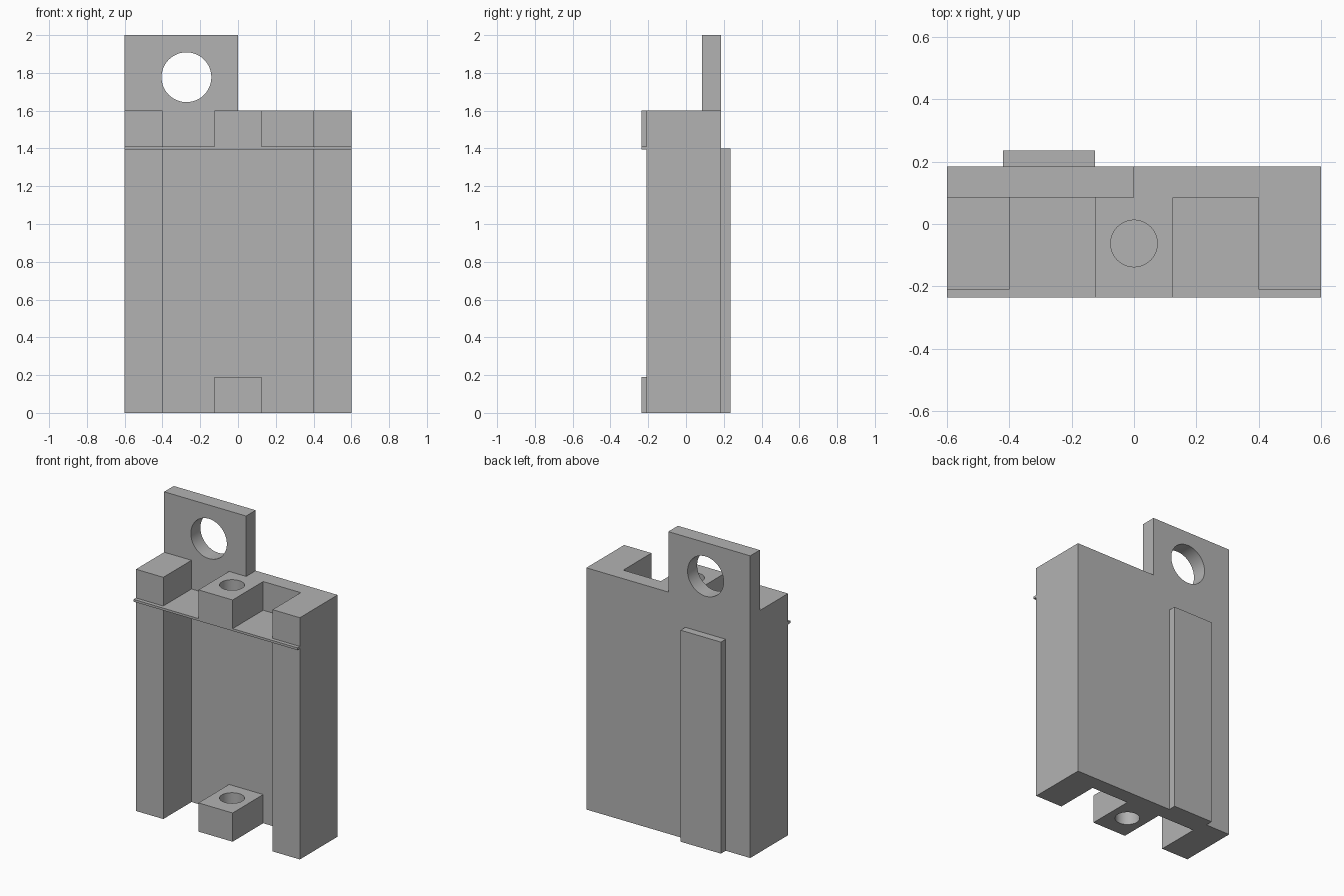
import bpy
import bmesh
import math
from mathutils import Matrix, Vector

cube = bpy.data.objects.get("Cube")
if cube:
    bpy.data.objects.remove(cube, do_unlink=True)

grey = bpy.data.materials.new("plain grey")
grey.use_nodes = True
grey.diffuse_color = (0.45, 0.45, 0.45, 1)
grey.node_tree.nodes["Principled BSDF"].inputs["Base Color"].default_value = grey.diffuse_color


def add_object(name, bm):
    mesh = bpy.data.meshes.new(name)
    bmesh.ops.recalc_face_normals(bm, faces=bm.faces)
    bm.to_mesh(mesh)
    bm.free()
    mesh.materials.append(grey)
    obj = bpy.data.objects.new(name, mesh)
    bpy.context.collection.objects.link(obj)
    return obj


def prism(name, outline, z0, z1):
    """Extrude an xy outline from z0 to z1."""
    bm = bmesh.new()
    face = bm.faces.new([bm.verts.new((x, y, z0)) for x, y in outline])
    top = bmesh.ops.extrude_face_region(bm, geom=[face])["geom"]
    verts = [v for v in top if isinstance(v, bmesh.types.BMVert)]
    bmesh.ops.translate(bm, verts=verts, vec=(0, 0, z1 - z0))
    return add_object(name, bm)


def block(name, x0, x1, y0, y1, z0, z1):
    return prism(name, [(x0, y0), (x1, y0), (x1, y1), (x0, y1)], z0, z1)


def drill(obj, centre, radius, rotation=Matrix()):
    """Cut a round hole through a block."""
    bm = bmesh.new()
    bmesh.ops.create_cone(bm, cap_ends=True, segments=48, radius1=radius, radius2=radius,
                          depth=0.5, matrix=Matrix.Translation(Vector(centre)) @ rotation)
    cutter = add_object("hole_cutter", bm)
    cutter.hide_render = True
    mod = obj.modifiers.new("hole", 'BOOLEAN')
    mod.operation = 'DIFFERENCE'
    mod.solver = 'EXACT'
    mod.object = cutter
    bpy.ops.object.select_all(action='DESELECT')
    obj.select_set(True)
    bpy.context.view_layer.objects.active = obj
    bpy.ops.object.modifier_apply(modifier=mod.name)
    bpy.data.objects.remove(cutter, do_unlink=True)
    bpy.ops.object.shade_smooth_by_angle(angle=math.radians(30))


W, FRONT, RAIL, WALL, BACK = 0.6, -0.235, -0.21, 0.085, 0.185

# Channel-shaped body: back wall with a rail on each side
half = [(W, BACK), (W, RAIL), (0.4, RAIL), (0.4, WALL)]
prism("body", half + [(-x, y) for x, y in reversed(half)], 0, 1.6)

# Thin shelf under the upper lug
block("shelf", -W, W, FRONT, WALL, 1.395, 1.41)

# Drilled lugs at the bottom and top of the channel
for name, z0, z1 in (("lower_lug", 0, 0.19), ("upper_lug", 1.41, 1.6)):
    lug = block(name, -0.125, 0.125, FRONT, WALL, z0, z1)
    drill(lug, (0, -0.0625, (z0 + z1) / 2), 0.075)

# Hanging tab with a round hole
tab = block("hanging_tab", -W, 0, WALL, BACK, 1.6, 2)
drill(tab, (-0.273, 0.135, 1.777), 0.132, Matrix.Rotation(math.pi / 2, 4, 'X'))

# Raised strip on the back
block("back_strip", -0.42, -0.125, BACK, 0.235, 0, 1.4)
